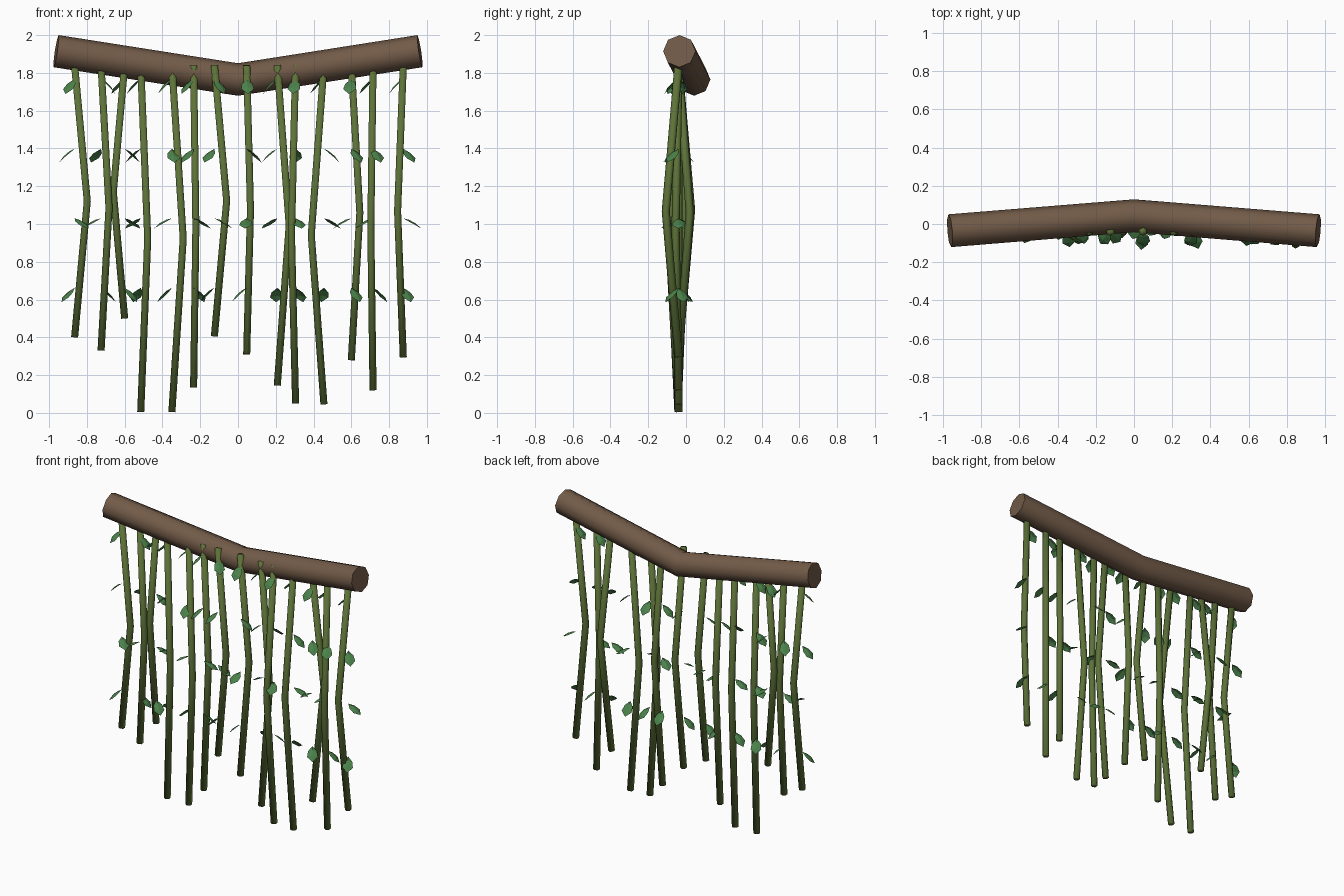
import bpy, bmesh, math
from mathutils import Vector

if "Cube" in bpy.data.objects:
    bpy.data.objects.remove(bpy.data.objects["Cube"])


def material(name, rgb):
    m = bpy.data.materials.new(name)
    m.diffuse_color = (*rgb, 1)
    m.use_nodes = True
    m.node_tree.nodes["Principled BSDF"].inputs["Base Color"].default_value = m.diffuse_color
    return m


BARK = material("brown bark", (0.17, 0.105, 0.065))
STEM = material("olive stem", (0.11, 0.17, 0.04))
LEAF = material("leaf green", (0.07, 0.22, 0.07))


def finish(bm, name, mat):
    me = bpy.data.meshes.new(name)
    bm.to_mesh(me)
    bm.free()
    me.materials.append(mat)
    ob = bpy.data.objects.new(name, me)
    bpy.context.collection.objects.link(ob)
    return ob


def tube(name, path, radius, sides, ref, mat):
    """Capped tube through the path points, rings square to the path."""
    bm = bmesh.new()
    pts = [Vector(p) for p in path]
    rings = []
    for i, p in enumerate(pts):
        t = (pts[min(i + 1, len(pts) - 1)] - pts[max(i - 1, 0)]).normalized()
        side = t.cross(Vector(ref)).normalized()
        up = side.cross(t)
        rings.append([bm.verts.new(p + radius * (up * math.cos(a) + side * math.sin(a)))
                      for a in (2 * math.pi * k / sides for k in range(sides))])
    for r0, r1 in zip(rings, rings[1:]):
        for k in range(sides):
            j = (k + 1) % sides
            bm.faces.new((r0[k], r0[j], r1[j], r1[k]))
    bm.faces.new(rings[0])
    bm.faces.new(rings[-1])
    bmesh.ops.recalc_face_normals(bm, faces=bm.faces)
    for f in bm.faces:
        f.smooth = True
    return finish(bm, name, mat)


def add_leaf(bm, origin, angle, droop):
    """Folded pointed leaf, growing out along angle and bending down."""
    out = Vector((math.cos(angle), math.sin(angle), 0))
    side = Vector((-out.y, out.x, 0))
    rows = []
    pos = Vector(origin)
    for step, width, bend in ((0, 0, 0), (.03, .028, -.25), (.04, .034, 0), (.042, 0, .25)):
        a = droop + bend
        pos = pos + step * (out * math.cos(a) - Vector((0, 0, math.sin(a))))
        mid = bm.verts.new(pos)
        if width:
            drop = Vector((0, 0, -.01))
            rows.append((bm.verts.new(pos + side * width + drop), mid,
                         bm.verts.new(pos - side * width + drop)))
        else:
            rows.append((mid, mid, mid))
    for a, b in zip(rows, rows[1:]):
        for i in (0, 1):
            vs = list(dict.fromkeys((a[i], b[i], b[i + 1], a[i + 1])))
            bm.faces.new(vs[::-1])


# Bent branch
branch = tube("branch", [(-.963, -.035, 1.915), (0, .043, 1.765), (.963, -.035, 1.915)],
              .086, 8, (0, 0, 1), BARK)
bpy.context.view_layer.objects.active = branch
branch.select_set(True)
bpy.ops.object.shade_smooth_by_angle(angle=math.radians(50))

# Hanging vines: x, bottom z, sideways bend, depth bend
VINES = [(-.865, .40, .067, 0), (-.725, .33, .042, -.01), (-.6, .50, -.06, .015),
         (-.515, .005, .037, -.02), (-.35, .005, .06, -.045), (-.235, .135, .012, .035),
         (-.125, .405, .065, -.005), (.046, .31, .02, .067), (.208, .145, .063, 0),
         (.305, .05, -.022, -.05), (.455, .045, -.067, 0), (.6, .28, .045, .06),
         (.715, .12, -.012, -.015), (.875, .295, -.03, -.067)]
# Leaf directions in degrees for each vine, top level first (-90 is front)
DIRECTIONS = [(-130, 180, -40, -150), (0, 130, 180, 10), (160, 10, 30, -35), (170, 170, 150, 120),
              (190, -80, 180, 165), (-150, -140, 20, 45), (-45, -130, 0, 170), (-85, 15, -95, 185),
              (185, 180, 150, 95), (-100, 90, -70, 60), (170, 0, 20, 100), (-100, -50, 180, -55),
              (165, -60, 190, 20), (180, -45, 0, -60)]
LEVELS = [(1.768, 45), (1.398, 40), (1.03, 28), (.662, 42)]
Y = -.04

leaves = bmesh.new()
for n, ((x, low, bx, by), dirs) in enumerate(zip(VINES, DIRECTIONS)):
    top = 1.84
    tube(f"vine_{n + 1}", [(x, Y, top), (x + bx, Y + by, (top + low) / 2), (x, Y, low)],
         .0215, 6, (0, 1, 0), STEM)
    for (z, droop), d in zip(LEVELS, dirs):
        add_leaf(leaves, (x, Y, z), math.radians(d), math.radians(droop))
finish(leaves, "leaves", LEAF)
